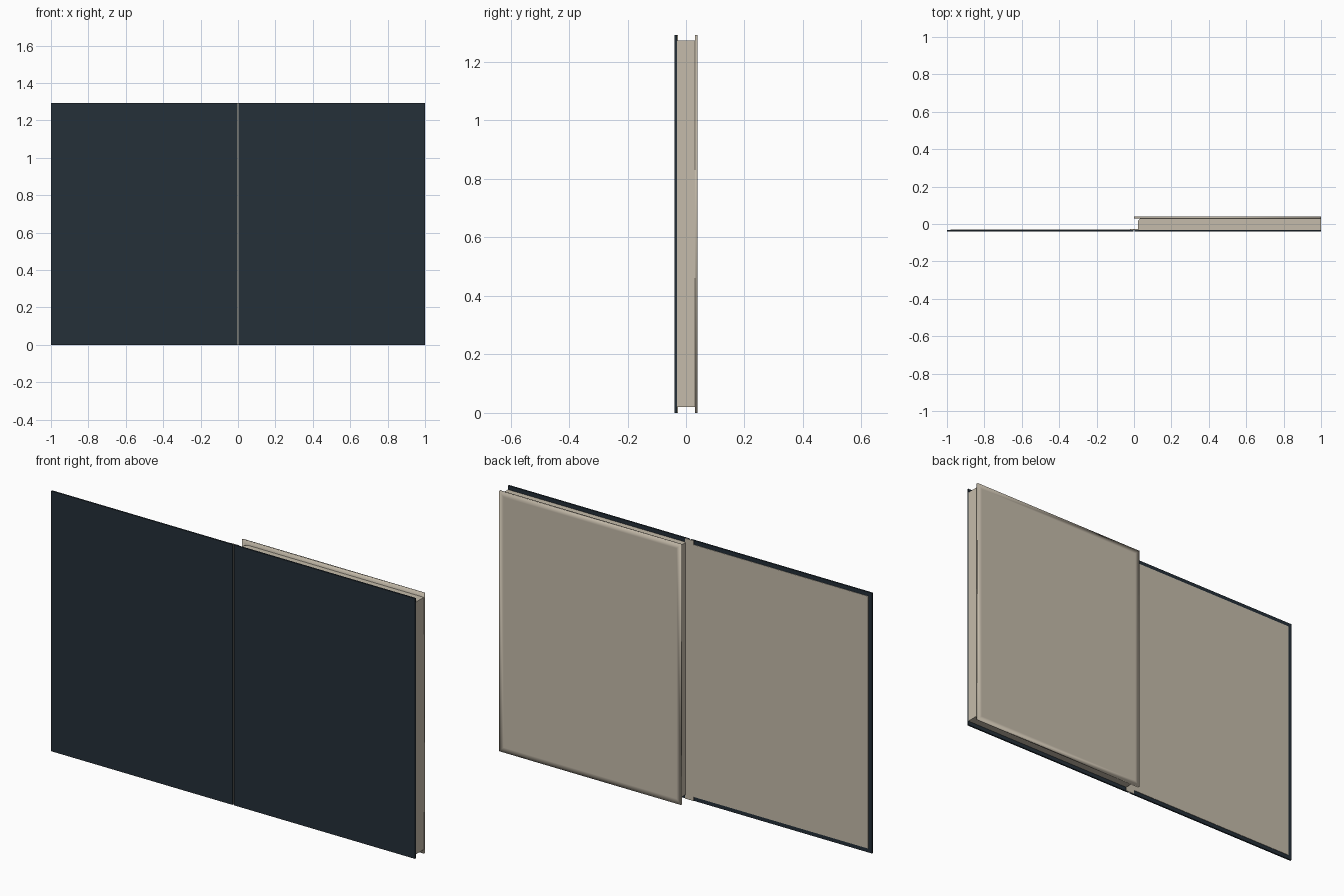
import bpy
import bmesh

if "Cube" in bpy.data.objects:
    bpy.data.objects.remove(bpy.data.objects["Cube"], do_unlink=True)

H = 1.293      # overall height
MARGIN = 0.02  # inset of lining and page block


def material(name, color):
    mat = bpy.data.materials.new(name)
    mat.use_nodes = True
    mat.diffuse_color = color
    bsdf = mat.node_tree.nodes["Principled BSDF"]
    bsdf.inputs["Base Color"].default_value = color
    bsdf.inputs["Roughness"].default_value = 0.7
    return mat


dark = material("dark slate", (0.018, 0.029, 0.040, 1))
beige = material("warm beige", (0.56, 0.50, 0.405, 1))


def prism(name, profile, z0, z1, mat):
    """Extrude an x-y outline upwards."""
    bm = bmesh.new()
    face = bm.faces.new([bm.verts.new((x, y, z0)) for x, y in profile])
    top = bmesh.ops.extrude_face_region(bm, geom=[face])["geom"]
    for v in top:
        if isinstance(v, bmesh.types.BMVert):
            v.co.z = z1
    return finish(name, bm, mat)


def finish(name, bm, mat):
    bmesh.ops.recalc_face_normals(bm, faces=bm.faces[:])
    mesh = bpy.data.meshes.new(name)
    bm.to_mesh(mesh)
    bm.free()
    mesh.materials.append(mat)
    obj = bpy.data.objects.new(name, mesh)
    bpy.context.collection.objects.link(obj)
    return obj


def box(name, x0, x1, y0, y1, z0, z1, mat):
    return prism(name, [(x0, y0), (x1, y0), (x1, y1), (x0, y1)], z0, z1, mat)


# Two hinged cover boards
box("left_cover", 0.004, 1, -0.039, -0.031, 0, H, dark)
box("right_cover", -1, -0.004, -0.039, -0.031, 0, H, dark)

# Lining sheet on the open board, and the hinge tape
box("cover_lining", -1 + MARGIN, -0.02, -0.032, -0.029, MARGIN, H - MARGIN, beige)
box("hinge_tape", -0.022, 0.024, -0.0315, -0.028, 0, H, beige)

# Page block with a chamfered spine corner
prism("page_block", [(0.022, -0.031), (1, -0.031), (1, 0.031),
                     (0.034, 0.031), (0.022, 0.019)], MARGIN, H - MARGIN, beige)

# Back board with softly shaded edges
panel = box("back_board", 0, 1, 0.03, 0.039, 0, H, beige)
bm = bmesh.new()
bm.from_mesh(panel.data)
broad = [f for f in bm.faces if abs(f.normal.y) > 0.9]
bmesh.ops.inset_individual(bm, faces=broad, thickness=0.035)
for f in bm.faces:
    f.smooth = True
bm.to_mesh(panel.data)
bm.free()
